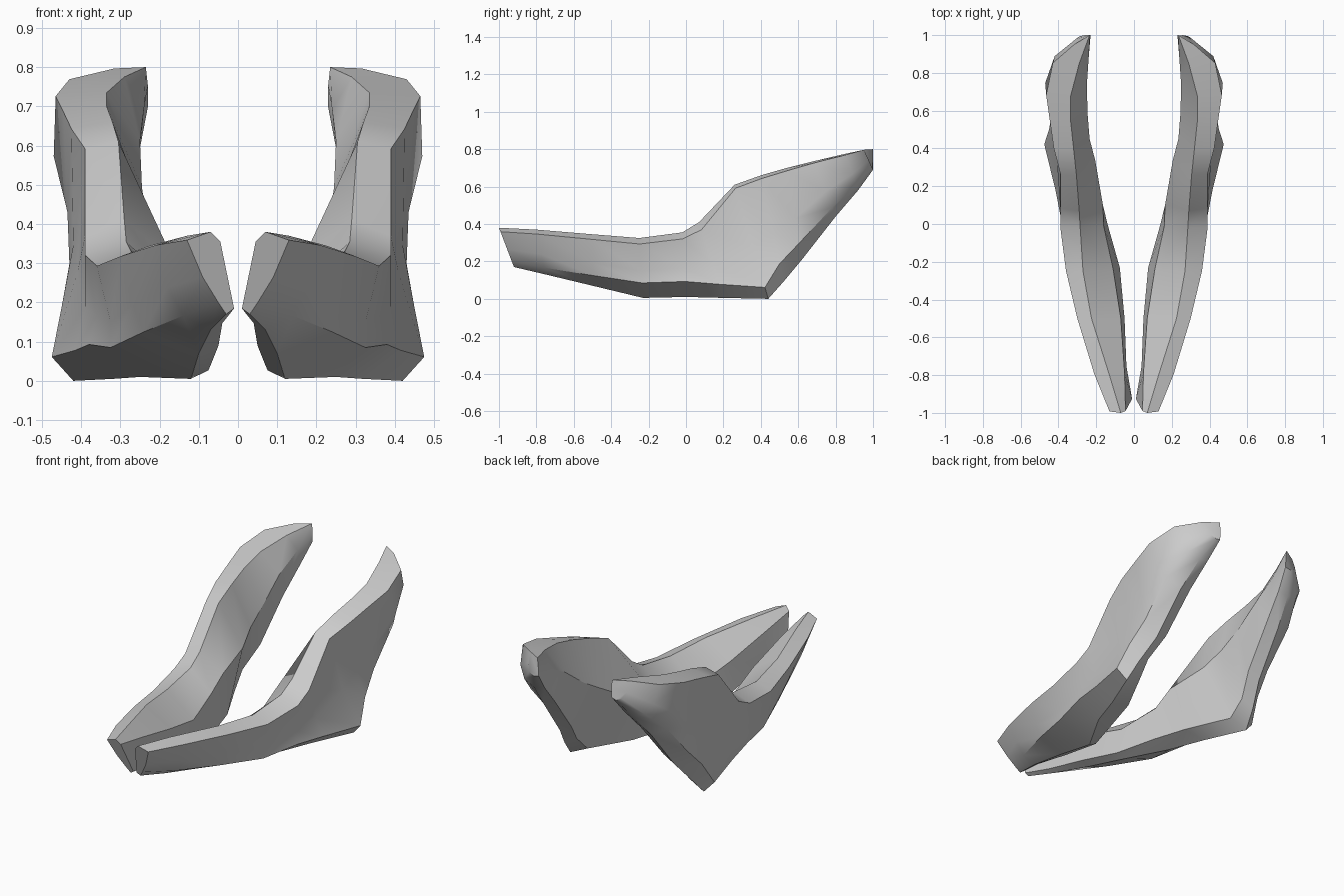
import bpy, bmesh, math

# Each rib of the jaw: top edge (y, z), bottom edge (y, z), then x of seven points:
# inner crest, outer crest, outer wall, outer low ridge, underside, inner low, inner wall
RIBS = [
    (-1.00, .38, -.92, .17, .07, .13, .09, .05, .03, .01, .045),
    (-.80, .37, -.75, .13, .13, .21, .18, .14, .07, .04, .05),
    (-.50, .345, -.50, .07, .225, .30, .27, .24, .10, .05, .07),
    (-.25, .325, -.23, .005, .27, .36, .325, .325, .12, .075, .11),
    (-.02, .355, 0.0, .01, .285, .39, .36, .38, .25, .14, .16),
    (.07, .41, .20, .005, .29, .39, .39, .415, .32, .20, .165),
    (.26, .61, .44, .00, .305, .39, .41, .475, .42, .32, .205),
    (.40, .66, .52, .09, .32, .425, .42, .45, .40, .33, .235),
    (.54, .70, .62, .21, .335, .445, .435, .43, .36, .29, .245),
    (.68, .735, .80, .44, .335, .465, .47, .43, .34, .27, .25),
    (.85, .775, .92, .58, .29, .43, .42, .38, .31, .25, .24),
    (.95, .80, 1.0, .69, .235, .315, .31, .29, .26, .23, .23),
]
# How far down each rib the outer low ridge and the inner wall's bulge lie
RIDGE = (.86, .85, .80, .75, .76, .82, .90, .83, .82, .84, .86, .86)
BULGE = (.12, .22, .34, .42, .34, .25, .42, .42, .42, .42, .42, .42)


def jaw_half(name, side):
    bm = bmesh.new()
    rings = []
    for (ty, tz, by, bz, *xs), ridge, bulge in zip(RIBS, RIDGE, BULGE):
        # The top strip slopes outward on the body and lies flat on the rising branch
        drops = (0, .10 if ty < .1 else .03, .55, ridge, 1, .93, bulge)
        rings.append([bm.verts.new((side * x, ty + (by - ty) * t, tz + (bz - tz) * t))
                      for x, t in zip(xs, drops)])
    # Rear tip reaches straight back at the top
    rings[-1][0].co.y = 1.0
    rings[-1][6].co.y = 1.0
    # Skin between ribs, then close both ends
    n = len(rings[0])
    for a, b in zip(rings, rings[1:]):
        for i in range(n):
            j = (i + 1) % n
            bm.faces.new((a[i], a[j], b[j], b[i]))
    bm.faces.new(rings[0])
    bm.faces.new(rings[-1])
    bmesh.ops.recalc_face_normals(bm, faces=bm.faces)
    mesh = bpy.data.meshes.new(name)
    bm.to_mesh(mesh)
    bm.free()
    obj = bpy.data.objects.new(name, mesh)
    bpy.context.collection.objects.link(obj)
    bpy.ops.object.select_all(action='DESELECT')
    obj.select_set(True)
    bpy.context.view_layer.objects.active = obj
    bpy.ops.object.shade_smooth_by_angle(angle=math.radians(35))
    return obj


# The two mirrored halves of the lower jaw
jaw_half("jaw_half_right", 1)
jaw_half("jaw_half_left", -1)
